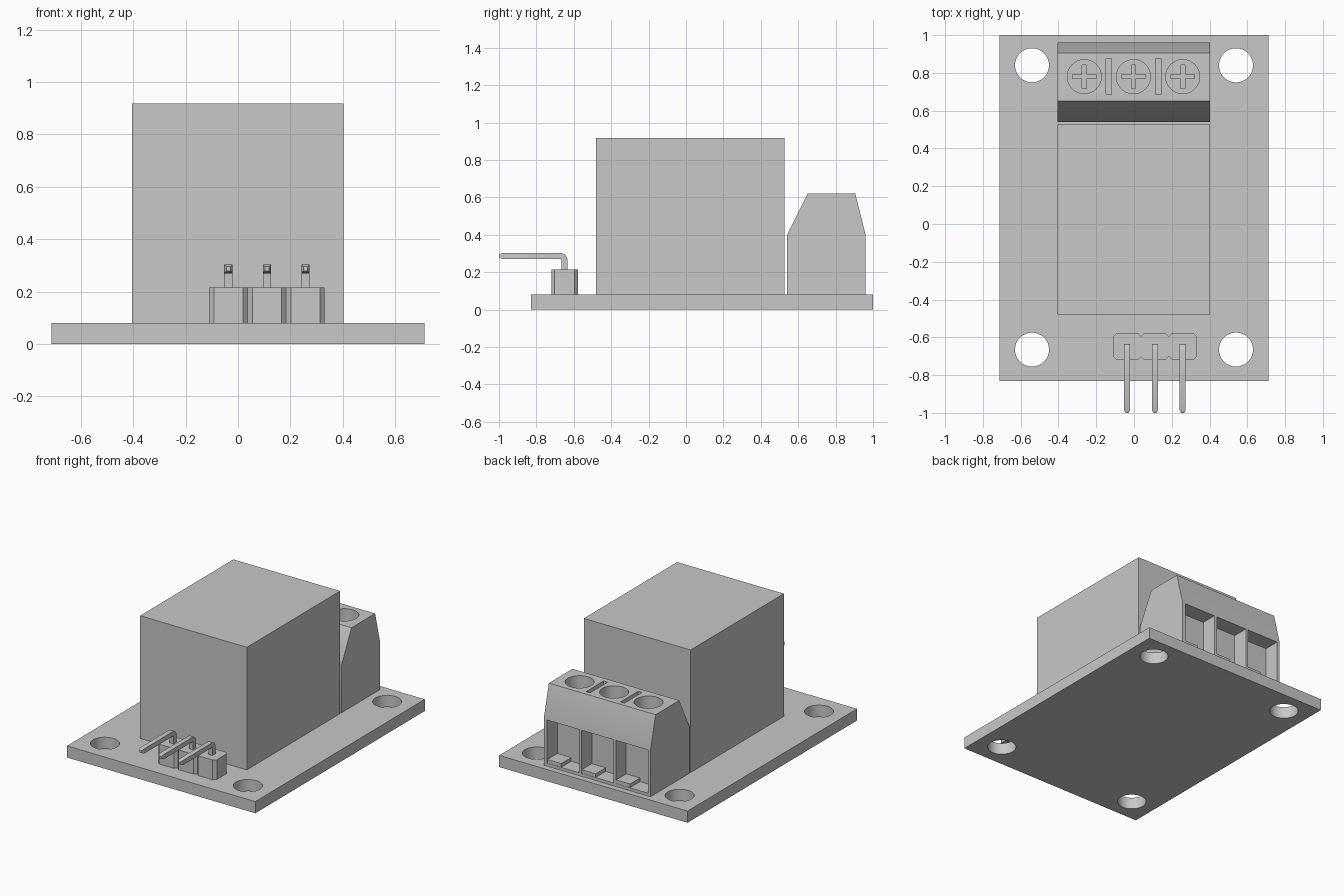
import bpy, bmesh, math
from mathutils import Matrix, Vector

cube = bpy.data.objects.get("Cube")
if cube:
    bpy.data.objects.remove(cube, do_unlink=True)

grey = bpy.data.materials.new("plain_grey")
grey.use_nodes = True
COLOUR = (0.58, 0.58, 0.58, 1)
grey.diffuse_color = COLOUR
grey.node_tree.nodes["Principled BSDF"].inputs["Base Color"].default_value = COLOUR


def finish(name, bm):
    bmesh.ops.recalc_face_normals(bm, faces=bm.faces)
    mesh = bpy.data.meshes.new(name)
    bm.to_mesh(mesh)
    bm.free()
    mesh.materials.append(grey)
    obj = bpy.data.objects.new(name, mesh)
    bpy.context.collection.objects.link(obj)
    return obj


def box(name, x, y, z):
    bm = bmesh.new()
    size = [b - a for a, b in (x, y, z)]
    mid = [(a + b) / 2 for a, b in (x, y, z)]
    bmesh.ops.create_cube(bm, size=1, matrix=Matrix.Translation(mid) @ Matrix.Diagonal((*size, 1)))
    return finish(name, bm)


def prism(name, points, offset):
    """Extrude a closed outline of 3D points."""
    bm = bmesh.new()
    face = bm.faces.new([bm.verts.new(p) for p in points])
    out = bmesh.ops.extrude_face_region(bm, geom=[face])["geom"]
    bmesh.ops.translate(bm, vec=offset, verts=[v for v in out if isinstance(v, bmesh.types.BMVert)])
    return finish(name, bm)


def cylinder(name, x, y, r, z0, z1):
    bm = bmesh.new()
    bmesh.ops.create_cone(bm, cap_ends=True, segments=48, radius1=r, radius2=r, depth=z1 - z0,
                          matrix=Matrix.Translation((x, y, (z0 + z1) / 2)))
    return finish(name, bm)


def select_only(obj):
    bpy.ops.object.select_all(action='DESELECT')
    obj.select_set(True)
    bpy.context.view_layer.objects.active = obj


def cut(target, cutter):
    select_only(target)
    mod = target.modifiers.new("cut", 'BOOLEAN')
    mod.operation, mod.solver, mod.object = 'DIFFERENCE', 'EXACT', cutter
    bpy.ops.object.modifier_apply(modifier=mod.name)
    bpy.data.objects.remove(cutter, do_unlink=True)


def smooth(obj):
    select_only(obj)
    bpy.ops.object.shade_smooth_by_angle(angle=math.radians(30))


# Circuit board with four mounting holes
TOP = 0.08
board = box("circuit_board", (-0.712, 0.712), (-0.83, 1.0), (0, TOP))
for x in (-0.54, 0.54):
    for y in (-0.665, 0.84):
        cut(board, cylinder("hole_cutter", x, y, 0.09, -0.1, 0.2))
smooth(board)

# Relay housing
box("relay_housing", (-0.404, 0.403), (-0.48, 0.527), (TOP, 0.918))

# Screw terminal block
outline = [(0.54, TOP), (0.54, 0.4), (0.65, 0.62), (0.905, 0.62), (0.96, 0.4), (0.96, TOP)]
terminal = prism("terminal_block", [(-0.404, y, z) for y, z in outline], (0.807, 0, 0))
centres = (-0.263, -0.003, 0.258)
SCREW_Y, SCREW_Z = 0.78, 0.5
for x in centres:
    # Screw well, cross recess and wire opening
    cut(terminal, cylinder("well_cutter", x, SCREW_Y, 0.09, SCREW_Z, 0.8))
    long, thin, floor = 0.063, 0.011, (SCREW_Z - 0.03, SCREW_Z + 0.05)
    cut(terminal, box("cross_cutter", (x - long, x + long),
                      (SCREW_Y - thin, SCREW_Y + thin), floor))
    cut(terminal, box("cross_cutter", (x - thin, x + thin),
                      (SCREW_Y - long, SCREW_Y + long), floor))
    cut(terminal, box("opening_cutter", (x - 0.12, x + 0.12), (0.85, 1.1), (0.1, 0.395)))
for x in (-0.133, 0.128):
    cut(terminal, box("slot_cutter", (x - 0.015, x + 0.015), (0.685, 0.875), (0.52, 0.8)))
smooth(terminal)

# Contact tabs in the wire openings
for i, x in enumerate(centres):
    box(f"contact_tab_{i + 1}", (x + 0.015, x + 0.12), (0.85, 0.958), (0.1, 0.125))

# Pin header: three chamfered blocks and three bent pins
PITCH, C = 0.147, 0.018
for i in range(3):
    x0 = -0.11 + i * PITCH
    x1, y0, y1 = x0 + PITCH, -0.72, -0.577
    corners = [(x0 + C, y0), (x1 - C, y0), (x1, y0 + C), (x1, y1 - C),
               (x1 - C, y1), (x0 + C, y1), (x0, y1 - C), (x0, y0 + C)]
    prism(f"header_block_{i + 1}", [(x, y, TOP) for x, y in corners], (0, 0, 0.135))

    # Square section swept up, round the bend and out to a tapered tip
    px, half, bend = (x0 + x1) / 2, 0.016, 0.022
    stations = [(-0.65, 0.2, 0, half)]
    for k in range(7):
        a = math.pi / 2 * k / 6
        stations.append((-0.65 - bend * (1 - math.cos(a)),
                         0.287 - bend * (1 - math.sin(a)), a, half))
    stations += [(-0.985, 0.287, math.pi / 2, half), (-1.0, 0.287, math.pi / 2, half / 2)]
    bm = bmesh.new()
    rings = []
    for y, z, a, h in stations:
        side = Vector((0, math.cos(a), math.sin(a)))
        rings.append([bm.verts.new(Vector((px + sx * h, y, z)) + side * (sy * h))
                      for sx, sy in ((-1, -1), (1, -1), (1, 1), (-1, 1))])
    for a, b in zip(rings, rings[1:]):
        for k in range(4):
            n = (k + 1) % 4
            bm.faces.new((a[k], a[n], b[n], b[k]))
    bm.faces.new(rings[0])
    bm.faces.new(rings[-1])
    smooth(finish(f"bent_pin_{i + 1}", bm))
